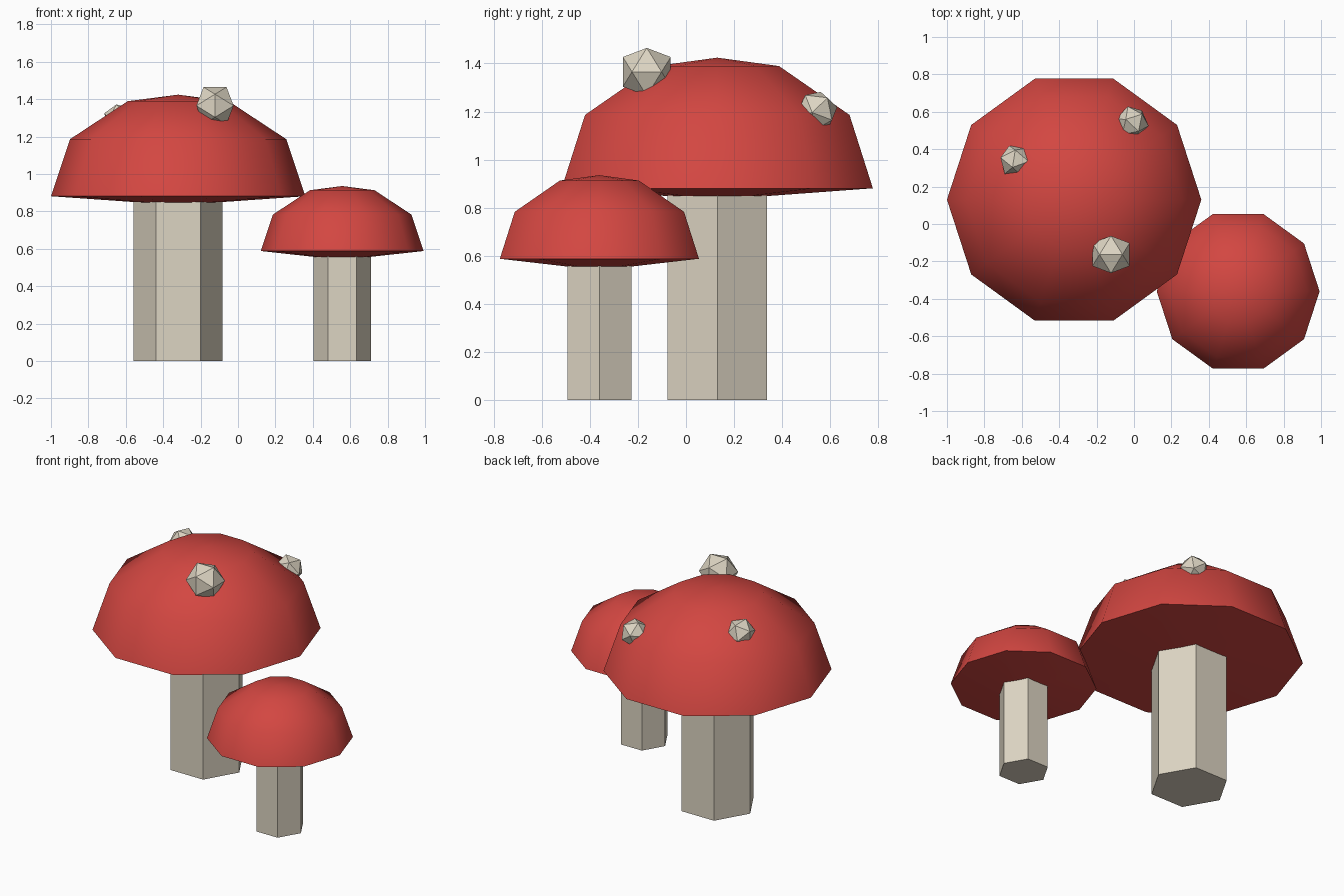
import bpy, bmesh, math
from mathutils import Matrix, Vector, Euler

cube = bpy.data.objects.get("Cube")
if cube:
    bpy.data.objects.remove(cube, do_unlink=True)


def make_material(name, rgb):
    mat = bpy.data.materials.new(name)
    mat.use_nodes = True
    colour = (*rgb, 1.0)
    mat.diffuse_color = colour
    mat.node_tree.nodes["Principled BSDF"].inputs["Base Color"].default_value = colour
    return mat


RED = make_material("cap red", (0.65, 0.062, 0.053))
CREAM = make_material("stem cream", (0.72, 0.66, 0.54))


def add_object(name, bm, location, material):
    bmesh.ops.recalc_face_normals(bm, faces=bm.faces[:])
    mesh = bpy.data.meshes.new(name)
    bm.to_mesh(mesh)
    bm.free()
    mesh.materials.append(material)
    obj = bpy.data.objects.new(name, mesh)
    obj.location = location
    bpy.context.collection.objects.link(obj)
    return obj


def stem(name, x, y, radius, height):
    """Six-sided straight stem with corners on the x axis."""
    bm = bmesh.new()
    bmesh.ops.create_cone(bm, cap_ends=True, segments=6, radius1=radius,
                          radius2=radius, depth=height,
                          matrix=Matrix.Translation((0, 0, height / 2))
                          @ Matrix.Rotation(math.pi / 2, 4, "Z"))
    return add_object(name, bm, (x, y, 0), CREAM)


def cap(name, x, y, rim_z, scale, sides=10):
    """Domed cap turned from a profile, with a shallow underside."""
    profile = [(0.21 * scale, -0.033), (0.68 * scale, 0),
               (0.578 * scale, 0.305 * scale), (0.27 * scale, 0.508 * scale)]
    bm = bmesh.new()
    rings = []
    for r, z in profile:
        angles = [2 * math.pi * i / sides for i in range(sides)]
        rings.append([bm.verts.new((r * math.cos(a), r * math.sin(a), z)) for a in angles])
    for low, high in zip(rings, rings[1:]):
        for i in range(sides):
            j = (i + 1) % sides
            bm.faces.new((low[i], low[j], high[j], high[i]))
    bm.faces.new(rings[0][::-1])
    top = bm.verts.new((0, 0, 0.543 * scale))
    for i in range(sides):
        bm.faces.new((rings[-1][i], rings[-1][(i + 1) % sides], top))
    obj = add_object(name, bm, (x, y, rim_z), RED)
    bpy.ops.object.select_all(action="DESELECT")
    obj.select_set(True)
    bpy.context.view_layer.objects.active = obj
    bpy.ops.object.shade_smooth_by_angle(angle=math.radians(60))
    return obj


def spot(name, location, radius, tilt=(0, 0, 0)):
    """Twenty-sided wart, half sunk in the cap."""
    golden = (1 + math.sqrt(5)) / 2
    bm = bmesh.new()
    turn = Euler([math.radians(t) for t in tilt]).to_matrix()
    for a in (-1, 1):
        for b in (-golden, golden):
            for corner in ((a, 0, b), (0, b, a), (b, a, 0)):
                bm.verts.new(turn @ (Vector(corner).normalized() * radius))
    bmesh.ops.convex_hull(bm, input=bm.verts[:])
    return add_object(name, bm, location, CREAM)


# Large mushroom
stem("large_stem", -0.32, 0.13, 0.238, 0.95)
cap("large_cap", -0.32, 0.13, 0.881, 1.0)

# Small mushroom
stem("small_stem", 0.557, -0.36, 0.153, 0.66)
cap("small_cap", 0.557, -0.36, 0.588, 0.64)

# Spots on the large cap
spot("front_spot", (-0.123, -0.163, 1.365), 0.117)
spot("right_spot", (-0.633, 0.337, 1.29), 0.09, (20, 15, 20))
spot("back_spot", (-0.01, 0.543, 1.2), 0.09, (-20, 15, 18))
